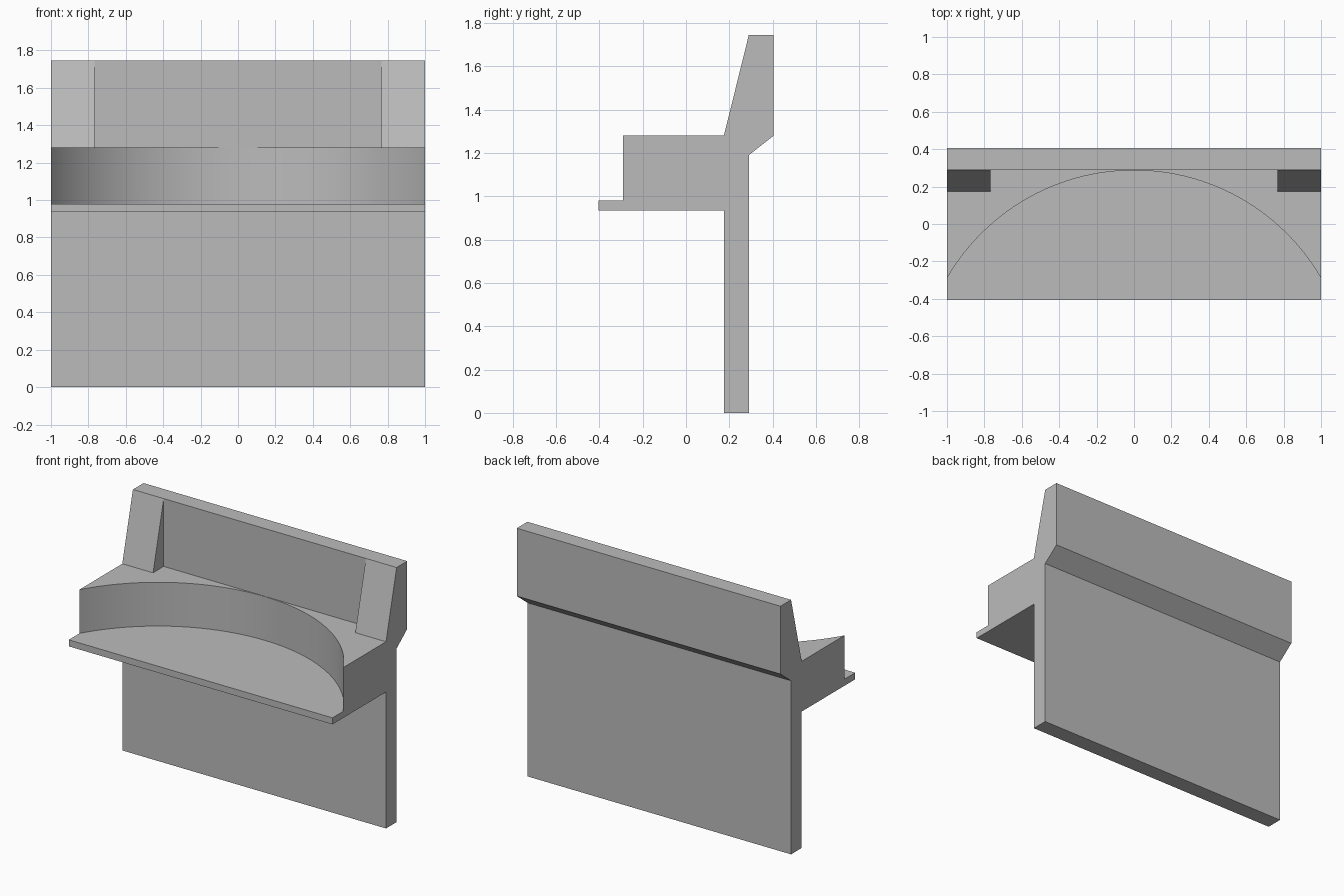
import bpy, bmesh, math
from mathutils import Matrix

cube = bpy.data.objects.get("Cube")
if cube:
    bpy.data.objects.remove(cube, do_unlink=True)

# Material
grey = bpy.data.materials.new("plain grey")
grey.use_nodes = True
colour = (0.5, 0.5, 0.5, 1)
grey.diffuse_color = colour
grey.node_tree.nodes["Principled BSDF"].inputs["Base Color"].default_value = colour


def add_object(name, bm):
    bmesh.ops.recalc_face_normals(bm, faces=bm.faces)
    mesh = bpy.data.meshes.new(name)
    bm.to_mesh(mesh)
    bm.free()
    mesh.materials.append(grey)
    obj = bpy.data.objects.new(name, mesh)
    bpy.context.collection.objects.link(obj)
    return obj


def extrude_x(name, profile, half):
    """Extrude a y-z profile from -half to +half along x."""
    bm = bmesh.new()
    face = bm.faces.new([bm.verts.new((-half, y, z)) for y, z in profile])
    new = bmesh.ops.extrude_face_region(bm, geom=[face])["geom"]
    verts = [v for v in new if isinstance(v, bmesh.types.BMVert)]
    bmesh.ops.translate(bm, verts=verts, vec=(2 * half, 0, 0))
    return add_object(name, bm)


def cut(target, cutter):
    mod = target.modifiers.new("cut", 'BOOLEAN')
    mod.operation = 'DIFFERENCE'
    mod.solver = 'EXACT'
    mod.object = cutter
    bpy.ops.object.select_all(action='DESELECT')
    target.select_set(True)
    bpy.context.view_layer.objects.active = target
    bpy.ops.object.modifier_apply(modifier=mod.name)
    bpy.data.objects.remove(cutter, do_unlink=True)


front, wall_front, wall_back, back = -0.405, 0.175, 0.29, 0.405
under, ledge, floor, top = 0.935, 0.98, 1.28, 1.745

# Wall panel, shelf and leaning upper panel in one section
body = extrude_x("shelf_panel", [
    (wall_front, 0), (wall_back, 0), (wall_back, 1.19), (back, floor),
    (back, top), (wall_back, top), (wall_front, floor), (front, floor),
    (front, under), (wall_front, under)], 1)

# Notch between the two sloping end supports
notch = extrude_x("notch_cutter", [
    (0, floor), (wall_back, floor), (wall_back, 2), (0, 2)], 0.767)
cut(body, notch)

# Curved recess, leaving the thin ledge below
radius, height = 1.155, 0.8
bm = bmesh.new()
bmesh.ops.create_cone(bm, cap_ends=True, segments=160, radius1=radius,
                      radius2=radius, depth=height,
                      matrix=Matrix.Translation((0, 0.287 - radius, ledge + height / 2)))
cut(body, add_object("recess_cutter", bm))

# Smooth only the curved face
bpy.ops.object.shade_smooth_by_angle(angle=math.radians(10))
